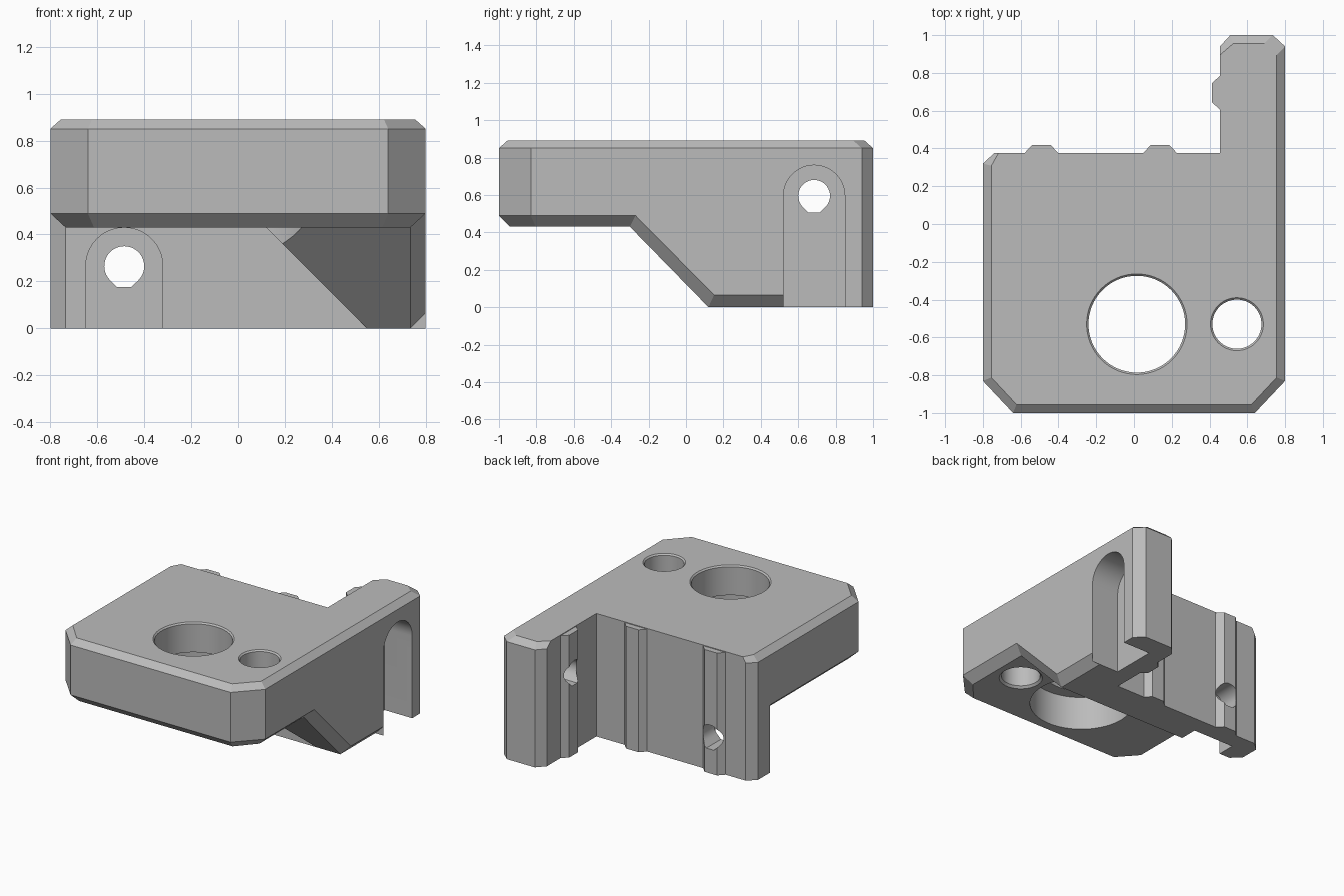
import bpy
import bmesh
from math import sin, cos, radians, tau

default = bpy.data.objects.get("Cube")
if default:
    bpy.data.objects.remove(default, do_unlink=True)

grey = bpy.data.materials.new("plain grey")
grey.use_nodes = True
colour = (0.5, 0.5, 0.5, 1)
grey.diffuse_color = colour
grey.node_tree.nodes["Principled BSDF"].inputs["Base Color"].default_value = colour


def loft(name, loops):
    """Closed solid through matching loops of 3D points."""
    bm = bmesh.new()
    rings = [[bm.verts.new(p) for p in loop] for loop in loops]
    for a, b in zip(rings, rings[1:]):
        for i in range(len(a)):
            j = (i + 1) % len(a)
            bm.faces.new((a[i], a[j], b[j], b[i]))
    bm.faces.new(rings[0])
    bm.faces.new(rings[-1])
    bmesh.ops.recalc_face_normals(bm, faces=bm.faces)
    mesh = bpy.data.meshes.new(name)
    bm.to_mesh(mesh)
    bm.free()
    mesh.materials.append(grey)
    obj = bpy.data.objects.new(name, mesh)
    bpy.context.collection.objects.link(obj)
    return obj


def prism(name, outline, low, high, axis="z"):
    """Extrude a 2D outline along one axis."""
    place = {"x": lambda a, b, t: (t, a, b),
             "y": lambda a, b, t: (a, t, b),
             "z": lambda a, b, t: (a, b, t)}[axis]
    return loft(name, [[place(a, b, t) for a, b in outline] for t in (low, high)])


def bore(name, x, y, levels):
    """Round hole cutter from (radius, height) levels."""
    n = 64
    return loft(name, [[(x + r * cos(tau * i / n), y + r * sin(tau * i / n), z)
                        for i in range(n)] for r, z in levels])


def combine(body, tool, operation):
    mod = body.modifiers.new(tool.name, "BOOLEAN")
    mod.operation = operation
    mod.solver = "EXACT"
    mod.object = tool
    bpy.context.view_layer.objects.active = body
    bpy.ops.object.modifier_apply(modifier=mod.name)
    bpy.data.objects.remove(tool, do_unlink=True)


def plate_loop(z, side, front, back):
    """Plate outline with its outer edges drawn in."""
    s, f, b = 0.8 - side, -1 + front, 1 - back
    c = 0.4 * max(side, front)
    return [(x, y, z) for x, y in (
        (-s, -0.83 + c), (-0.64 + c, f), (0.64 - c, f), (s, -0.83 + c),
        (s, b - 0.06), (s - 0.065, b), (0.51 + back / 3, b), (0.455, b - 0.06),
        (0.455, 0.375), (-0.74 + side / 2, 0.375), (-s, 0.32 - side / 4))]


# Main plate with chamfered rims
body = loft("bracket_body", [
    plate_loop(0.43, 0.065, 0.06, 0), plate_loop(0.49, 0, 0, 0),
    plate_loop(0.85, 0, 0, 0), plate_loop(0.89, 0.045, 0.045, 0.045)])

# Hanging back wall
wall = prism("back_wall", [(-0.8, 0.185), (-0.735, 0.12), (0.6, 0.12),
                           (0.6, 0.375), (-0.74, 0.375), (-0.8, 0.32)], 0, 0.6)

# Sloped gusset, leaning on its inner side and chamfered on its outer side
edge = [(-0.3, 0.43), (0.12, 0), (0.3, 0), (0.3, 0.6), (-0.3, 0.6)]
outer = [(-0.27, 0.49), (0.15, 0.065), (0.3, 0.065), (0.3, 0.6), (-0.27, 0.6)]
gusset = loft("gusset", [[(0.55 - z, y, z) for y, z in edge],
                         [(0.735, y, z) for y, z in edge],
                         [(0.8, y, z) for y, z in outer]])

# Side arm and its end post
arm = prism("side_arm", [(0.455, 0.6), (0.455, 0), (0.735, 0),
                         (0.8, 0.065), (0.8, 0.6)], 0.25, 0.52, "y")
post = prism("end_post", [(0.455, 0.5), (0.7, 0.5), (0.7, 0.52), (0.8, 0.52),
                          (0.8, 0.94), (0.735, 1), (0.51, 1), (0.455, 0.94)], 0, 0.6)
parts = [wall, gusset, arm, post]

# Locating ribs
bump = [(-0.09, 0), (-0.05, 0.042), (0.05, 0.042), (0.09, 0), (0.09, -0.03), (-0.09, -0.03)]
for x in (-0.49, 0.138):
    parts.append(prism("wall_rib", [(x + u, 0.375 + v) for u, v in bump], 0, 0.885))
parts.append(prism("arm_rib", [(0.455 - v, 0.695 + u) for u, v in bump], 0, 0.885))
for part in parts:
    combine(body, part, "UNION")

# Large stepped bore and small bore
cutters = [
    bore("large_bore", 0.015, -0.53, [(0.345, -0.1), (0.345, 0.675), (0.256, 0.675),
                                      (0.256, 0.88), (0.276, 0.9)]),
    bore("small_bore", 0.545, -0.53, [(0.155, 0.42), (0.13, 0.445),
                                      (0.13, 0.88), (0.15, 0.9)])]

# Screw slots with flat-bottomed holes
slot = [(0.164 * cos(radians(a)), 0.164 * sin(radians(a))) for a in range(0, 181, 6)]
hole = [(0.085 * cos(radians(a)), 0.085 * sin(radians(a))) for a in range(-45, 226, 9)]
hole += [(-0.03, -0.09), (0.03, -0.09)]
for axis, along, height, near, floor, far in (
        ("y", -0.485, 0.265, 0.05, 0.25, 0.5),
        ("x", 0.685, 0.595, 0.9, 0.58, 0.35)):
    shape = [(along + u, height + v) for u, v in slot]
    shape += [(along - 0.164, -0.1), (along + 0.164, -0.1)]
    cutters.append(prism("slot_cutter", shape, near, floor, axis))
    cutters.append(prism("hole_cutter", [(along + u, height + v) for u, v in hole],
                         near, far, axis))
for cutter in cutters:
    combine(body, cutter, "DIFFERENCE")

bpy.ops.object.select_all(action="DESELECT")
body.select_set(True)
bpy.context.view_layer.objects.active = body
bpy.ops.object.shade_smooth_by_angle(angle=radians(25))
